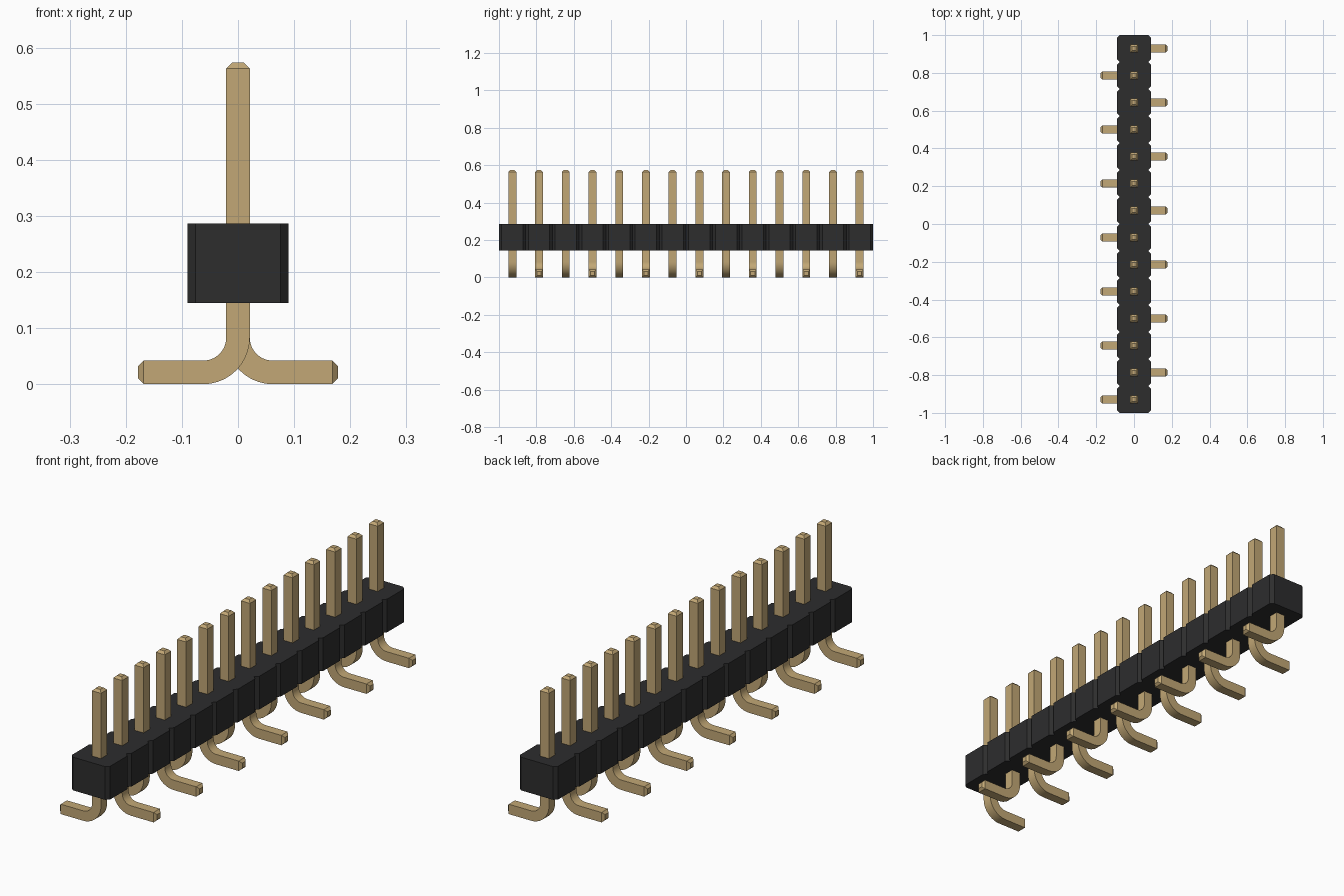
import bpy, bmesh, math
from mathutils import Vector

cube = bpy.data.objects.get("Cube")
if cube:
    bpy.data.objects.remove(cube, do_unlink=True)

COUNT = 14
PITCH = 2 / COUNT
HALF = 0.021            # half thickness of a pin
TIP = 0.010             # chamfer at the pin ends
BEND = HALF + 0.041     # centre-line radius of the bend


def material(name, color, roughness):
    mat = bpy.data.materials.new(name)
    mat.use_nodes = True
    mat.diffuse_color = color
    bsdf = mat.node_tree.nodes["Principled BSDF"]
    bsdf.inputs["Base Color"].default_value = color
    bsdf.inputs["Roughness"].default_value = roughness
    return mat


def make_object(name, bm, mat):
    bmesh.ops.recalc_face_normals(bm, faces=bm.faces)
    mesh = bpy.data.meshes.new(name)
    bm.to_mesh(mesh)
    bm.free()
    mesh.materials.append(mat)
    obj = bpy.data.objects.new(name, mesh)
    bpy.context.collection.objects.link(obj)
    return obj


black = material("black plastic", (0.026, 0.026, 0.027, 1), 0.6)
gold = material("gold metal", (0.54, 0.39, 0.18, 1), 0.5)


# Housing: one notched outline, extruded upwards
def build_housing(width=0.09, cut=PITCH / 10, bottom=0.145, top=0.286):
    side = []
    for i in range(COUNT):
        y = -1 + i * PITCH
        if i == 0:
            side.append((width - cut, y))
        side += [(width, y + cut), (width, y + PITCH - cut),
                 (width - cut, y + PITCH)]
    outline = side + [(-x, y) for x, y in reversed(side)]
    bm = bmesh.new()
    base = bm.faces.new([bm.verts.new((x, y, bottom)) for x, y in outline])
    result = bmesh.ops.extrude_face_region(bm, geom=[base])
    moved = [v for v in result["geom"] if isinstance(v, bmesh.types.BMVert)]
    bmesh.ops.translate(bm, verts=moved, vec=(0, 0, top - bottom))
    return make_object("housing", bm, black)


# Pin: square section swept down the post, round the bend and along the foot
def build_pin(name, y, side, top=0.573, reach=0.178, steps=10):
    slim = HALF - TIP
    path = [(0, top, 0, slim), (0, top - TIP, 0, HALF)]
    for i in range(steps + 1):
        a = math.pi / 2 * i / steps
        path.append((BEND * (1 - math.cos(a)),
                     HALF + BEND * (1 - math.sin(a)), a, HALF))
    path += [(reach - TIP, HALF, math.pi / 2, HALF),
             (reach, HALF, math.pi / 2, slim)]
    bm = bmesh.new()
    rings = []
    for x, z, a, h in path:
        across = Vector((side * math.cos(a), 0, math.sin(a))) * h
        depth = Vector((0, h, 0))
        centre = Vector((side * x, y, z))
        rings.append([bm.verts.new(centre + across * s + depth * t)
                      for s, t in ((-1, -1), (1, -1), (1, 1), (-1, 1))])
    for r, q in zip(rings, rings[1:]):
        for k in range(4):
            n = (k + 1) % 4
            bm.faces.new((r[k], r[n], q[n], q[k]))
    bm.faces.new(rings[0])
    bm.faces.new(rings[-1])
    return make_object(name, bm, gold)


build_housing()
pins = [build_pin(f"pin_{i + 1}", -1 + (i + 0.5) * PITCH, 1 if i % 2 else -1)
        for i in range(COUNT)]

# Smooth bends with crisp edges
bpy.ops.object.select_all(action="DESELECT")
for pin in pins:
    pin.select_set(True)
bpy.context.view_layer.objects.active = pins[0]
bpy.ops.object.shade_smooth_by_angle(angle=math.radians(30))
